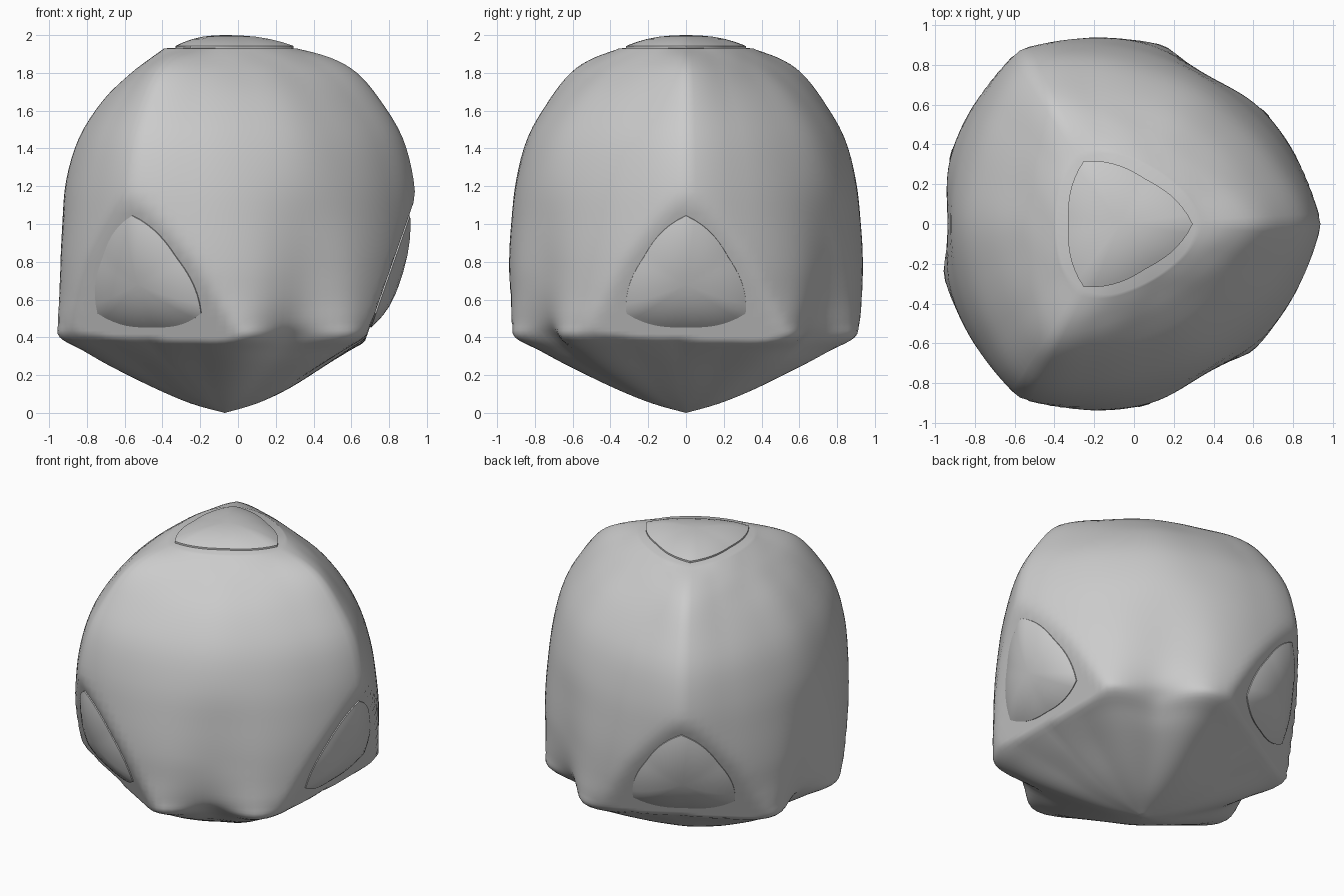
import bpy, bmesh, math
from mathutils import Vector, Matrix

if "Cube" in bpy.data.objects:
    bpy.data.objects.remove(bpy.data.objects["Cube"])

AXIS_X = -0.07          # three-fold vertical axis
SEG = 120               # columns around the body
SUB = 4                 # rows between profile rows

# Height, then radius at 0, 20, 40 and 60 degrees from a corner direction
PROFILE = [
    (0.00, 0.00, 0.00, 0.00, 0.00),
    (0.05, 0.17, 0.17, 0.18, 0.18),
    (0.13, 0.34, 0.35, 0.38, 0.36),
    (0.25, 0.53, 0.55, 0.63, 0.58),
    (0.33, 0.65, 0.69, 0.78, 0.69),
    (0.40, 0.76, 0.81, 0.91, 0.77),
    (0.48, 0.92, 0.91, 0.92, 0.83),
    (0.62, 0.97, 0.94, 0.915, 0.86),
    (0.80, 1.00, 0.95, 0.91, 0.867),
    (1.00, 1.01, 0.94, 0.89, 0.86),
    (1.23, 1.00, 0.91, 0.855, 0.84),
    (1.46, 0.94, 0.84, 0.78, 0.77),
    (1.66, 0.82, 0.71, 0.65, 0.64),
    (1.80, 0.70, 0.58, 0.51, 0.495),
    (1.88, 0.56, 0.46, 0.41, 0.39),
    (1.93, 0.38, 0.36, 0.33, 0.32),
]


def spline(p0, p1, p2, p3, t):
    return 0.5 * (2 * p1 + (p2 - p0) * t + (2 * p0 - 5 * p1 + 4 * p2 - p3) * t * t
                  + (3 * p1 - p0 - 3 * p2 + p3) * t ** 3)


def row_at(i, t):
    last = len(PROFILE) - 1
    rows = [PROFILE[min(max(k, 0), last)] for k in (i - 1, i, i + 1, i + 2)]
    return [spline(*vals, t) for vals in zip(*rows)]


def fold(angle):
    a = angle % 120
    return min(a, 120 - a)


def radius(row, angle):
    """Body radius, flattened where a corner plane cuts it."""
    # The underside is turned slightly against the upper part
    twist = 3 * min(max((0.75 - row[0]) / 0.25, 0), 1)
    a = fold(angle + twist)
    i = min(int(a // 20), 2)
    r = row[1:]
    ridge = r[0] + 0.4 * (r[0] - r[1])
    pts = [ridge, r[0], r[1], r[2], r[3], r[2]]
    dome = spline(*pts[i:i + 4], a / 20 - i)
    plane = (0.97 - 0.35 * (1.03 - row[0])) / math.cos(math.radians(fold(angle)))
    return min(dome, plane)


def finish(name, bm, mat):
    bmesh.ops.recalc_face_normals(bm, faces=bm.faces)
    me = bpy.data.meshes.new(name)
    bm.to_mesh(me)
    bm.free()
    me.materials.append(mat)
    ob = bpy.data.objects.new(name, me)
    bpy.context.collection.objects.link(ob)
    bpy.ops.object.select_all(action='DESELECT')
    ob.select_set(True)
    bpy.context.view_layer.objects.active = ob
    bpy.ops.object.shade_smooth_by_angle(angle=math.radians(45))
    return ob


def skin(bm, rings, start=None, end=None):
    """Join rings of points, closing the ends on single points."""
    loops = [[bm.verts.new(p) for p in ring] for ring in rings]
    n = len(loops[0])
    for lo, hi in zip(loops, loops[1:]):
        for j in range(n):
            k = (j + 1) % n
            bm.faces.new((lo[j], lo[k], hi[k], hi[j]))
    for loop, tip in ((loops[0], start), (loops[-1], end)):
        if tip is not None:
            v = bm.verts.new(tip)
            for j in range(n):
                bm.faces.new((loop[j], loop[(j + 1) % n], v))


grey = bpy.data.materials.new("light_grey")
grey.diffuse_color = (0.6, 0.6, 0.6, 1)
grey.use_nodes = True
grey.node_tree.nodes["Principled BSDF"].inputs["Base Color"].default_value = grey.diffuse_color

# Body: bulged faces, ridges, flattened corners and pointed underside
rows = [row_at(i, s / SUB) for i in range(len(PROFILE) - 1) for s in range(SUB)][1:]
rows.append(list(PROFILE[-1]))
rings = []
for row in rows:
    ring = []
    for j in range(SEG):
        deg = 360 * j / SEG
        r, a = radius(row, deg), math.radians(deg)
        ring.append((AXIS_X + r * math.cos(a), r * math.sin(a), row[0]))
    rings.append(ring)
bm = bmesh.new()
skin(bm, rings, (AXIS_X, 0, 0), (AXIS_X, 0, 1.94))
finish("body", bm, grey)


# Corner caps: shallow domed rounded triangles
def cap(name, matrix, height):
    n = 48

    def outline(scale, z):
        pts = []
        for j in range(n):
            a = 2 * math.pi * j / n
            f = abs((a * 3 / (2 * math.pi) + 0.5) % 1 - 0.5) * 2   # 0 corner, 1 side
            r = 0.26 + 0.105 * (1 - f) ** 1.7
            pts.append(matrix @ Vector((scale * r * math.cos(a), scale * r * math.sin(a), z)))
        return pts

    steps = [(1, -0.02), (1, 0.0)]
    steps += [(s, height * (1 - s ** 2.4)) for s in (0.93, 0.82, 0.66, 0.45, 0.22)]
    bm = bmesh.new()
    skin(bm, [outline(s, z) for s, z in steps],
         matrix @ Vector((0, 0, -0.02)), matrix @ Vector((0, 0, height)))
    finish(name, bm, grey)


cap("top_cap", Matrix.Translation((AXIS_X, 0, 1.942)), 0.058)
tilt = math.atan(0.35)
for k, name in enumerate(("right_cap", "back_cap", "front_cap")):
    normal = Vector((math.cos(tilt), 0, -math.sin(tilt)))
    up = Vector((math.sin(tilt), 0, math.cos(tilt)))
    side = normal.cross(up)
    frame = Matrix((up, side, normal)).transposed().to_4x4()
    frame.translation = Vector((0.857, 0, 0.70)) + normal * 0.004
    turn = Matrix.Rotation(math.radians(120 * k), 4, 'Z')
    cap(name, Matrix.Translation((AXIS_X, 0, 0)) @ turn @ frame, 0.065)
